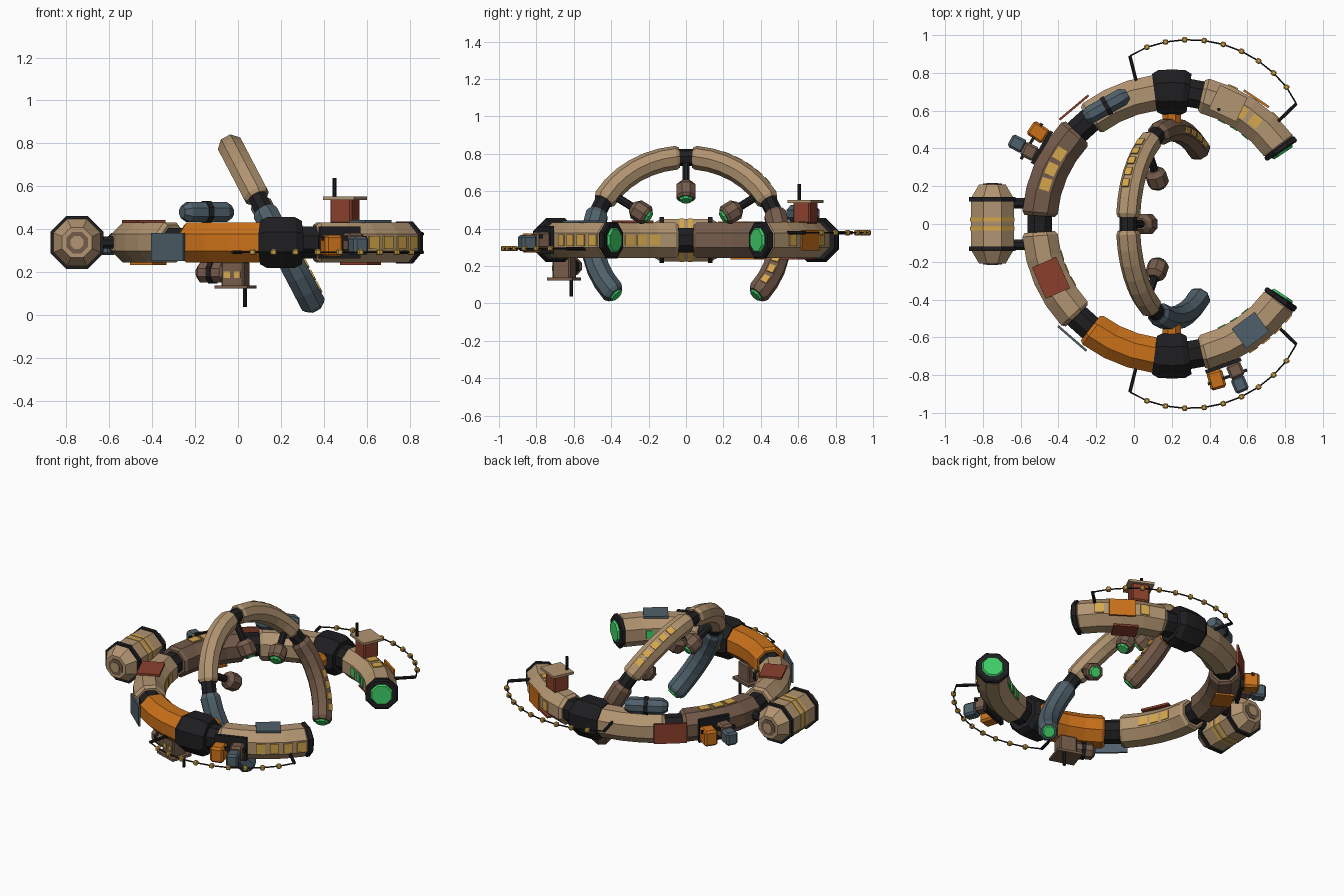
import bpy, bmesh
from math import radians, cos, sin, pi
from mathutils import Matrix, Vector

if "Cube" in bpy.data.objects:
    bpy.data.objects.remove(bpy.data.objects["Cube"])


def material(name, rgb):
    m = bpy.data.materials.new(name)
    m.use_nodes = True
    col = [(c / 255) ** 2.2 for c in rgb] + [1]
    m.diffuse_color = col
    m.node_tree.nodes["Principled BSDF"].inputs["Base Color"].default_value = col
    return m


tan = material("tan", (176, 147, 112))
brown = material("brown", (116, 92, 76))
orange = material("orange", (200, 112, 32))
slate = material("slate", (80, 96, 106))
black = material("black", (36, 36, 38))
red = material("red", (138, 66, 48))
green = material("green", (66, 205, 104))
yellow = material("yellow", (212, 166, 76))


def finish(name, bm, mat):
    bmesh.ops.recalc_face_normals(bm, faces=bm.faces)
    me = bpy.data.meshes.new(name)
    bm.to_mesh(me)
    bm.free()
    me.materials.append(mat)
    ob = bpy.data.objects.new(name, me)
    bpy.context.collection.objects.link(ob)
    return ob


def loft(name, rings, mat):
    """Skin a list of closed point rings and cap both ends."""
    bm = bmesh.new()
    vs = [[bm.verts.new(p) for p in ring] for ring in rings]
    n = len(vs[0])
    for a, b in zip(vs, vs[1:]):
        for i in range(n):
            bm.faces.new((a[i], a[(i + 1) % n], b[(i + 1) % n], b[i]))
    bm.faces.new(vs[0])
    bm.faces.new(vs[-1])
    return finish(name, bm, mat)


def octagon(r):
    k = r / cos(pi / 8)
    return [(k * cos(pi / 8 + i * pi / 4), k * sin(pi / 8 + i * pi / 4)) for i in range(8)]


def at(base, ang, r, h=0):
    """Frame on a ring: x outward, y along the ring, z along the ring's normal."""
    return base @ Matrix.Rotation(radians(ang), 4, 'Z') @ Matrix.Translation((r, 0, h))


def tube(name, base, R, a0, a1, r, mat, end=0.86, cham=1.5, step=10):
    """Octagonal arc section with tapered ends."""
    a0, a1 = min(a0, a1), max(a0, a1)
    n = max(1, round((a1 - a0) / step))
    stations = [(a0, r * end)]
    stations += [(a0 + cham + (a1 - a0 - 2 * cham) * i / n, r) for i in range(n + 1)]
    stations += [(a1, r * end)]
    loft(name, [[at(base, a, R) @ Vector((p, 0, q)) for p, q in octagon(s)]
                for a, s in stations], mat)


def lathe(name, M, profile, mat):
    """Octagonal solid about the z axis of M, profile of (radius, height)."""
    loft(name, [[M @ Vector((p, q, z)) for p, q in octagon(r)] for r, z in profile], mat)


def box(name, M, size, mat, bevel=0.0):
    bm = bmesh.new()
    bmesh.ops.create_cube(bm, size=1, matrix=Matrix.Diagonal((*size, 1)))
    if bevel:
        bmesh.ops.bevel(bm, geom=bm.edges[:], offset=bevel, segments=1, affect='EDGES')
    bm.transform(M)
    finish(name, bm, mat)


def rod(name, a, b, r, mat):
    d = b - a
    M = Matrix.Translation(a) @ d.to_track_quat('Z', 'Y').to_matrix().to_4x4()
    lathe(name, M, [(r, 0), (r, d.length)], mat)


ALONG = Matrix.Rotation(pi / 2, 4, 'X')
OUT = Matrix.Rotation(pi / 2, 4, 'Y')
MAIN = Matrix.Translation((0.2, 0, 0.338))
tilt = radians(62.4)
u = Vector((-cos(tilt), 0, sin(tilt)))
e = Vector((0, 1, 0))
ARCH = MAIN @ Matrix((e, u, e.cross(u))).transposed().to_4x4()
R, T = 0.7, 0.094     # main ring and its tube
RA, TA = 0.5, 0.059   # arch and its tube

# Main ring, both halves
for s, word, mid, rear in ((1, "left", tan, brown), (-1, "right", orange, tan)):
    tube("tip_section_" + word, MAIN, R, s * 35, s * 77, T, tan)
    tube("middle_section_" + word, MAIN, R, s * 96, s * 128, T, mid)
    tube("rear_section_" + word, MAIN, R, s * 136, s * 176.5, T, rear)
    tube("hub_" + word, MAIN, R, s * 82.5, s * 97.5, 0.118, black, 0.86, 2.5)
    tube("hub_joint_" + word, MAIN, R, s * 76, s * 84, 0.074, black, 1)
    tube("section_joint_" + word, MAIN, R, s * 127, s * 137, 0.068, black, 1)
    tube("tip_cap_" + word, MAIN, R, s * 33.4, s * 36, 0.098, black, 0.92, 0.5)
    lathe("tip_lamp_" + word, at(MAIN, s * 33.3, R) @ ALONG,
          [(0.058, -0.012), (0.066, 0), (0.058, 0.012)], green)
    lathe("arch_pivot_" + word, at(MAIN, s * 90, 0.53) @ OUT, [(0.048, 0), (0.048, 0.06)], orange)
    for a in (50, 57, 64):
        box("inner_lamp_" + word, at(MAIN, s * a, R - T - 0.002), (0.009, 0.045, 0.055), green)
tube("rear_joint", MAIN, R, 175.5, 184.5, 0.066, black, 1)

# Tilted arch with lamps hanging inward
for k, word, low in ((0, "left", brown), (1, "right", slate)):
    def arc(a):
        return 180 - a if k else a
    tube("arch_upper_" + word, ARCH, RA, arc(28), arc(86), TA, tan, 0.85, 2)
    tube("arch_lower_" + word, ARCH, RA, arc(-41), arc(20), TA, low, 0.8, 2.5)
    tube("arch_joint_" + word, ARCH, RA, arc(19), arc(29), 0.043, black, 1)
    lathe("arch_tip_lamp_" + word, at(ARCH, arc(-41.3), RA) @ ALONG,
          [(0.032, -0.01), (0.038, 0), (0.032, 0.01)], green)
tube("arch_top_joint", ARCH, RA, 85, 95, 0.043, black, 1)
for a in (35, 90, 145):
    M = at(ARCH, a, 0) @ OUT
    lathe("pod_stem", M, [(0.02, 0.34), (0.02, 0.46)], black)
    lathe("pod", M, [(0.042, 0.248), (0.052, 0.262), (0.052, 0.325), (0.03, 0.35)], brown)
    lathe("pod_lamp", M, [(0.028, 0.236), (0.036, 0.25)], green)

# Lit windows
for a in (148, 155.5, 162.5):
    box("roof_window", at(MAIN, a, R, T + 0.002), (0.055, 0.065, 0.009), yellow)
for a in (51, 58):
    box("roof_window", at(MAIN, a, R, T + 0.002), (0.06, 0.055, 0.009), yellow)
for a in (-57, -51, -45, -39, 46, 66):
    box("outer_window", at(MAIN, a, R + T + 0.001), (0.009, 0.055, 0.062), yellow)
for a in (196, 203, 210):
    box("inner_window", at(MAIN, a, R - T - 0.002), (0.009, 0.055, 0.055), yellow)
for a in (39, 46, 53, 60, 67):
    box("arch_window", at(ARCH, a, RA + TA + 0.001, -0.005), (0.009, 0.045, 0.04), yellow)
for a in (-8, -16, -24, -32):
    box("arch_window", at(ARCH, a, RA, TA + 0.002), (0.035, 0.045, 0.009), yellow)

# Hull panels
box("roof_panel_red", at(MAIN, 204, R, T + 0.005), (0.14, 0.18, 0.014), red)
box("roof_panel_slate", at(MAIN, -53.5, R, T + 0.005), (0.13, 0.15, 0.014), slate)
box("belly_panel_red", at(MAIN, 58, R, -T - 0.004), (0.12, 0.15, 0.012), red)
box("belly_panel_orange", at(MAIN, 152, R, -T - 0.004), (0.12, 0.14, 0.012), orange)
box("side_panel_slate", at(MAIN, 229, 0.803, -0.02), (0.012, 0.2, 0.13), slate)
box("side_panel_red", at(MAIN, 130, 0.805), (0.012, 0.2, 0.13), red)
box("side_panel_orange", at(MAIN, 56, 0.8), (0.012, 0.16, 0.11), orange)

# Turrets with plate and antenna, one above and one below
for ang, r, s, wall, lid, name in ((65, 0.705, 1, red, tan, "roof"), (252, 0.685, -1, brown, brown, "belly")):
    box(name + "_turret", at(MAIN, ang, r, s * 0.148), (0.1, 0.11, 0.12), wall, 0.008)
    box(name + "_turret_plate", at(MAIN, ang, r, s * 0.207), (0.14, 0.16, 0.016), lid)
    foot = at(MAIN, ang, r - 0.05, s * 0.2) @ Vector((0, 0.03, 0))
    rod(name + "_antenna", foot, foot + Vector((0, 0, s * 0.1)), 0.009, black)
for t in (-0.025, 0.025):
    box("turret_window", at(MAIN, 252, 0.736, -0.15) @ Matrix.Translation((0, t, 0)),
        (0.008, 0.03, 0.03), yellow)

# Tanks lying along the ring
for ang, r, h, L, rad, mat, name in ((119, 0.715, 0.142, 0.13, 0.047, slate, "roof_tank"),
                                     (243, 0.7, -0.14, 0.075, 0.046, brown, "belly_tank")):
    M = at(MAIN, ang, r, h) @ ALONG
    lathe(name, M, [(rad * 0.6, -L), (rad, -L * 0.75), (rad, L * 0.75), (rad * 0.6, L)], mat)
    lathe(name + "_band", M, [(rad + 0.005, -0.013), (rad + 0.005, 0.013)], black)

# Cargo clusters on the outside
for ang in (149.5, -70):
    box("cargo_plate", at(MAIN, ang, 0.798), (0.02, 0.2, 0.15), black)
    box("cargo_rail", at(MAIN, ang, 0.862, 0.02), (0.016, 0.22, 0.02), black)
    box("cargo_orange", at(MAIN, ang - 4, 0.858, -0.015), (0.1, 0.085, 0.1), orange, 0.012)
    box("cargo_brown", at(MAIN, ang + 3.5, 0.845, 0), (0.08, 0.08, 0.09), brown, 0.012)
    box("cargo_slate", at(MAIN, ang + 3, 0.922, -0.015), (0.085, 0.075, 0.085), slate, 0.012)

# Rear barrel lying across, with bands, stripes and struts
M = Matrix.Translation((-0.75, 0, 0.338)) @ ALONG
lathe("barrel", M, [(0.07, -0.21), (0.114, -0.135), (0.114, 0.135), (0.07, 0.21)], tan)
for s in (-1, 1):
    lathe("barrel_band", M, [(0.123, s * 0.118), (0.123, s * 0.142)], black)
    lathe("barrel_stripe", M, [(0.117, s * 0.012), (0.117, s * 0.034)], yellow)
    lathe("barrel_end_disc", M, [(0.05, s * 0.2), (0.05, s * 0.214)], brown)
    lathe("barrel_end_button", M, [(0.03, s * 0.2), (0.03, s * 0.218)], tan)
    rod("barrel_strut", Vector((-0.68, s * 0.11, 0.338)), Vector((-0.5, s * 0.11, 0.338)), 0.028, black)

# Strings of lights on poles
for s, h in ((1, 0.04), (-1, -0.045)):
    pts = [at(MAIN, s * (104 - 6 * i), 0.917 + 0.072 * sin(pi * i / 10) ** 0.8, h) for i in range(11)]
    for a, b in zip(pts, pts[1:]):
        rod("light_wire", a.translation, b.translation, 0.004, black)
    for M in pts[1:-1]:
        box("light_bead", M, (0.028, 0.028, 0.028), yellow, 0.006)
    for M, ang in ((pts[0], 104), (pts[-1], 44)):
        rod("light_pole", at(MAIN, s * ang, 0.77, h).translation, M.translation, 0.009, black)
